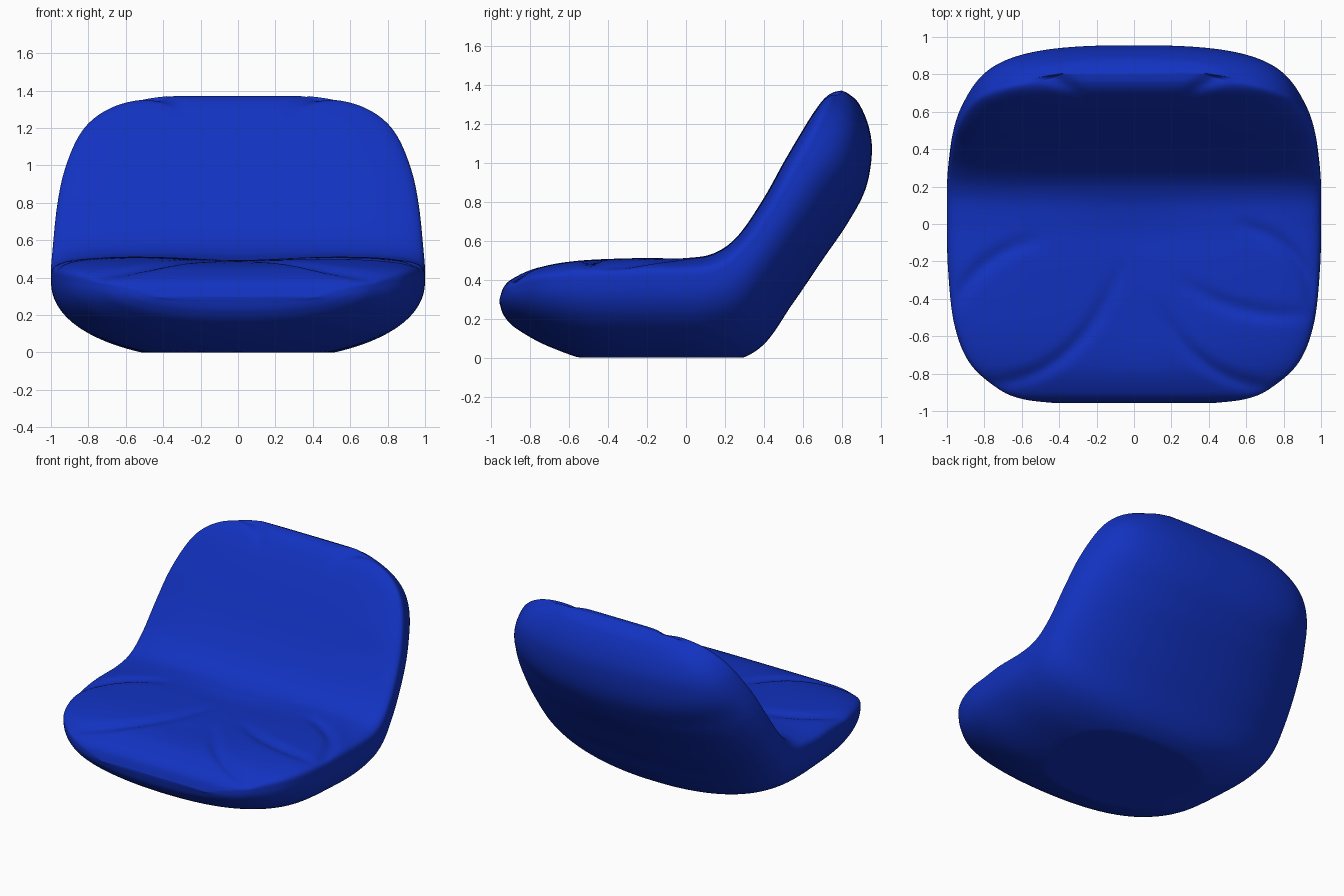
import bpy, bmesh, math
from mathutils import Vector

if "Cube" in bpy.data.objects:
    bpy.data.objects.remove(bpy.data.objects["Cube"])

# Stations from front nose to backrest tip: upper (y, z), lower (y, z), half width
STATIONS = [
    (-.958, .300, -.958, .280, .42),
    (-.935, .365, -.935, .215, .60),
    (-.88, .412, -.87, .148, .73),
    (-.75, .467, -.70, .055, .88),
    (-.55, .502, -.45, -.025, .962),
    (-.25, .515, -.15, -.045, .995),
    (.00, .515, .15, -.04, 1.0),
    (.15, .54, .38, .05, 1.0),
    (.27, .63, .55, .28, .99),
    (.40, .82, .70, .50, .97),
    (.50, 1.00, .83, .69, .935),
    (.60, 1.17, .922, .865, .87),
    (.66, 1.265, .955, 1.05, .79),
    (.71, 1.33, .938, 1.19, .67),
    (.755, 1.362, .885, 1.31, .51),
    (.80, 1.372, .825, 1.362, .38),
]
STEPS, RING, SIDE = 12, 320, .77


def catmull(a, b, c, d, t):
    return [.5 * (2*q + (r-p)*t + (2*p-5*q+4*r-s)*t*t + (3*q-p-3*r+s)*t**3)
            for p, q, r, s in zip(a, b, c, d)]


def dense_stations():
    n = len(STATIONS)
    for i in range(n - 1):
        ctrl = [STATIONS[min(max(j, 0), n - 1)] for j in range(i-1, i+3)]
        for k in range(STEPS):
            yield catmull(*ctrl, k / STEPS)
    yield STATIONS[-1]


# Soft fold lines, each a quadratic curve seen from above
FOLDS = [
    ((-.85, -.85), (-.30, -.88), (-.06, -.20)),
    ((.12, -.42), (.32, -.85), (.78, -.88)),
    ((-1.0, -.50), (-.85, -.15), (-.50, -.08)),
    ((.25, -.30), (.55, -.52), (.95, -.48)),
    ((.95, -.45), (.95, -.10), (.55, .00)),
    ((.28, .68), (.40, .80), (.62, .83)),
    ((-.28, .68), (-.40, .80), (-.62, .83)),
]
FOLD_POINTS = []
for a, b, c in FOLDS:
    for k in range(1, 30):
        t = k / 30
        p = Vector(a)*(1-t)**2 + Vector(b)*2*t*(1-t) + Vector(c)*t*t
        FOLD_POINTS.append((p.x, p.y, .022 * math.sin(math.pi * t) ** .6))


def fold_depth(x, y):
    best = 0
    for px, py, amp in FOLD_POINTS:
        d = (x-px)**2 + (y-py)**2
        if d < .01:
            best = max(best, amp * math.exp(-d / .0016))
    return best


def smooth(a, b, v):
    t = min(max((v - a) / (b - a), 0), 1)
    return t * t * (3 - 2 * t)


# Cushion body: boxy upper half, round lower half, flat underside
bm = bmesh.new()
rings = []
for ty, tz, by, bz, w in dense_stations():
    top, low = Vector((0, ty, tz)), Vector((0, by, bz))
    mid = low.lerp(top, SIDE)
    seat_part = smooth(-.85, -.5, ty) * (1 - smooth(-.1, .2, ty))
    lower_power = 2.2 + .5 * smooth(.5, .7, ty)
    ring = []
    for k in range(RING):
        a = 2 * math.pi * k / RING
        c, s = math.cos(a), math.sin(a)
        n = 4.5 if s > 0 else lower_power
        r = (abs(c)**n + abs(s)**n) ** (-1 / n)
        p = mid + ((top if s > 0 else low) - mid) * (abs(s) * r)
        p.x = w * c * r
        if s > 0:
            fade = min(1, 1.5 * s * r)     # folds die out at the rim
            if ty < .1 or ty > .55:
                p.z -= fade * fold_depth(p.x, p.y)
            p.z -= fade * seat_part * .022 * math.exp(-p.x**2 / .12)
        p.z = max(p.z, 0)
        ring.append(bm.verts.new(p))
    rings.append(ring)
for r0, r1 in zip(rings, rings[1:]):
    for k in range(RING):
        j = (k + 1) % RING
        bm.faces.new((r0[k], r0[j], r1[j], r1[k]))
bm.faces.new(rings[0])
bm.faces.new(rings[-1])
bmesh.ops.recalc_face_normals(bm, faces=bm.faces)

mesh = bpy.data.meshes.new("cushion_seat")
bm.to_mesh(mesh)
bm.free()
seat = bpy.data.objects.new("cushion_seat", mesh)
bpy.context.collection.objects.link(seat)
mat = bpy.data.materials.new("blue_fabric")
mat.diffuse_color = (.006, .032, .53, 1)
mat.use_nodes = True
mat.node_tree.nodes["Principled BSDF"].inputs["Base Color"].default_value = mat.diffuse_color
mesh.materials.append(mat)
for f in mesh.polygons:
    f.use_smooth = True
